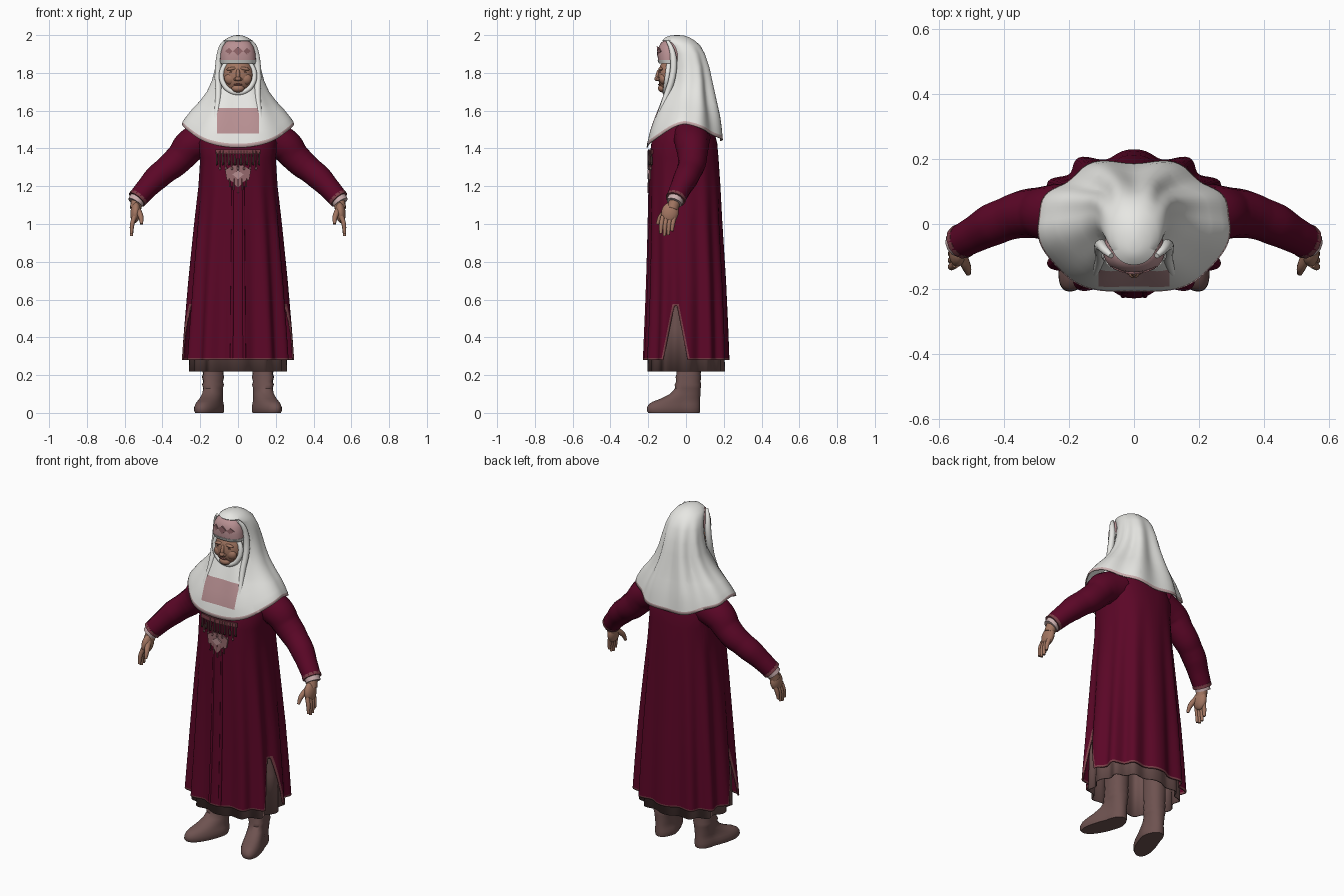
import bpy, bmesh, math
from math import cos, sin, pi

if "Cube" in bpy.data.objects:
    bpy.data.objects.remove(bpy.data.objects["Cube"])


def material(name, *rgb):
    m = bpy.data.materials.new(name)
    m.use_nodes = True
    m.diffuse_color = (*rgb, 1)
    bsdf = next(n for n in m.node_tree.nodes if n.type == 'BSDF_PRINCIPLED')
    bsdf.inputs["Base Color"].default_value = (*rgb, 1)
    return m


RED = material("wine_red", .105, .002, .02)
TRIM = material("rose_trim", .2, .05, .065)
WHITE = material("off_white", .8, .8, .77)
PALE = material("pale_pink", .6, .43, .43)
PINK = material("dusty_pink", .48, .28, .29)
ROSE = material("deep_rose", .3, .14, .15)
BROWN = material("leather_brown", .155, .085, .08)
SKIN = material("skin", .36, .18, .12)
DARK = material("dark_brown", .05, .025, .022)
LIP = material("lip", .22, .08, .065)


def finish(ob, angle=45):
    bpy.ops.object.select_all(action='DESELECT')
    ob.select_set(True)
    bpy.context.view_layer.objects.active = ob
    bpy.ops.object.shade_smooth_by_angle(angle=math.radians(angle))
    return ob


def to_object(name, bm, mats):
    me = bpy.data.meshes.new(name)
    bm.to_mesh(me)
    bm.free()
    for m in mats:
        me.materials.append(m)
    ob = bpy.data.objects.new(name, me)
    bpy.context.collection.objects.link(ob)
    return finish(ob)


def loft(rings, n=64, power=2.0, bottom=False, fold=lambda a: cos(12 * a)):
    """Rings: z, half width, front y, back y, fold depth, front drop, back drop."""
    bm, rows = bmesh.new(), []
    for z, rx, yf, yb, depth, df, db in [(*r, 0, 0, 0)[:7] for r in rings]:
        row = []
        for i in range(n):
            a = 2 * pi * i / n
            c, s = cos(a), sin(a)
            k = 1 + depth * fold(a)
            px = math.copysign(abs(c) ** (2 / power), c) * rx * k
            py = math.copysign(abs(s) ** (2 / power), s) * (yb - yf) / 2 * k
            drop = (db if s > 0 else df) * abs(s) ** 1.5
            row.append(bm.verts.new((px, (yf + yb) / 2 + py, z - drop)))
        rows.append(row)
    for lo, hi in zip(rows, rows[1:]):
        for i in range(n):
            j = (i + 1) % n
            bm.faces.new((lo[i], lo[j], hi[j], hi[i]))
    if bottom:
        bm.faces.new(rows[0][::-1])
    bm.faces.new(rows[-1])
    return bm


def cut(bm, co, no):
    geom = bm.verts[:] + bm.edges[:] + bm.faces[:]
    bmesh.ops.bisect_plane(bm, geom=geom, plane_co=co, plane_no=no)


def thicken(ob, t):
    mod = ob.modifiers.new("thickness", 'SOLIDIFY')
    mod.thickness = t
    mod.offset = -1


def tube(name, pts, radii, mat, cyclic=False, res=4):
    cu = bpy.data.curves.new(name, 'CURVE')
    cu.dimensions = '3D'
    cu.bevel_depth, cu.bevel_resolution, cu.resolution_u = 1, 4, res
    cu.use_fill_caps = True
    sp = cu.splines.new('BEZIER')
    sp.bezier_points.add(len(pts) - 1)
    sp.use_cyclic_u = cyclic
    for bp, p, r in zip(sp.bezier_points, pts, radii):
        bp.co, bp.radius = p, r
        bp.handle_left_type = bp.handle_right_type = 'AUTO'
    cu.materials.append(mat)
    ob = bpy.data.objects.new(name, cu)
    bpy.context.collection.objects.link(ob)
    bpy.ops.object.select_all(action='DESELECT')
    ob.select_set(True)
    bpy.context.view_layer.objects.active = ob
    bpy.ops.object.convert(target='MESH')
    return finish(bpy.context.object)


def ball(name, co, scale, mat, rot=(0, 0, 0), seg=24):
    bpy.ops.mesh.primitive_uv_sphere_add(segments=seg, ring_count=seg // 2, radius=1, location=co, rotation=rot)
    ob = bpy.context.object
    ob.name, ob.scale = name, scale
    ob.data.materials.append(mat)
    return finish(ob, 60)


def plate(name, outline, depth_at, mat):
    bm = bmesh.new()
    f = bm.faces.new([bm.verts.new((x, depth_at(x), z)) for x, z in outline])
    ext = bmesh.ops.extrude_face_region(bm, geom=[f])
    verts = [v for v in ext["geom"] if isinstance(v, bmesh.types.BMVert)]
    bmesh.ops.translate(bm, verts=verts, vec=(0, -.008, 0))
    bmesh.ops.recalc_face_normals(bm, faces=bm.faces[:])
    return to_object(name, bm, [mat])


# Robe with side slits and a trimmed edge
bm = loft([(.28, .281, -.216, .217, .06), (.45, .27, -.208, .212, .055), (.7, .252, -.2, .203, .045),
           (1.0, .227, -.196, .188, .025), (1.2, .207, -.194, .18, .012), (1.35, .2, -.193, .172),
           (1.43, .21, -.183, .165), (1.52, .18, -.14, .14), (1.6, .08, -.08, .08)], 144, 2.45)
SLIT_Y, SLOPE = -.055, .2


def in_slit(c, apex, top):
    return abs(c.x) > .15 and c.z < top and abs(c.y - SLIT_Y) < SLOPE * (apex - c.z)


for apex, top in ((.6, .565), (.66, .577)):
    for side in (1, -1):
        cut(bm, (0, SLIT_Y, apex), (0, side, SLOPE))
    cut(bm, (0, 0, top), (0, 0, 1))
cut(bm, (0, 0, .291), (0, 0, 1))
gone = [f for f in bm.faces if in_slit(f.calc_center_median(), .6, .565)]
bmesh.ops.delete(bm, geom=gone, context='FACES')
for f in bm.faces:
    c = f.calc_center_median()
    f.material_index = int(c.z < .291 or in_slit(c, .66, .577))
thicken(to_object("robe", bm, [RED, TRIM]), .008)
for s in (1, -1):
    tube("robe_front_edge", [(s * .028, -.193, 1.2), (s * .03, -.202, .75), (s * .033, -.219, .29)], [.006, .008, .009], RED)

# Underskirt
bm = loft([(.22, .246, -.194, .196, .055), (.45, .242, -.187, .19, .05), (.75, .22, -.17, .17, .03)], 144, 2.45)
thicken(to_object("underskirt", bm, [BROWN]), .006)


# Headscarf draped over the shoulders, with back folds, chest panel and hem band
def scarf_fold(a):
    s = sin(a)
    return -cos(8 * a) * min(1, 1.5 * s) if s > 0 else -.6 * s * cos(6 * a)


veil = [(1.53, .297, -.214, .197, .05, .125, .09), (1.545, .292, -.211, .195, .05, .12, .087),
        (1.57, .273, -.198, .189, .06, .088, .06), (1.605, .245, -.177, .18, .07, .06, .04),
        (1.65, .203, -.147, .165, .08, .03, .02), (1.7, .165, -.117, .15, .08),
        (1.76, .138, -.09, .138, .07), (1.83, .12, -.08, .124, .06), (1.9, .105, -.082, .102, .03),
        (1.945, .092, -.1, .076), (1.972, .074, -.126, .045), (1.988, .05, -.108, .018), (1.997, .025, -.085, -.01),
        (2.0, .006, -.055, -.04)]
bm = loft(veil, 96, 2.1, fold=scarf_fold)
hem = bm.faces.layers.int.new("hem")
for f in bm.faces:
    f[hem] = int(any(e.is_boundary for e in f.edges))
for x in (-.11, .11):
    cut(bm, (x, 0, 0), (1, 0, 0))
for z in (1.478, 1.613):
    cut(bm, (0, 0, z), (0, 0, 1))
for f in bm.faces:
    c = f.calc_center_median()
    panel = abs(c.x) < .11 and 1.478 < c.z < 1.613 and c.y < -.08
    f.material_index = 2 if panel else f[hem]
thicken(to_object("headscarf", bm, [WHITE, PALE, PINK]), .006)
for s in (1, -1):
    tube("scarf_lappet", [(s * .07, -.098, 1.968), (s * .089, -.08, 1.935), (s * .1, -.066, 1.87), (s * .106, -.072, 1.78),
                          (s * .104, -.103, 1.68), (s * .118, -.148, 1.56), (s * .13, -.172, 1.49)],
         [.008, .013, .018, .018, .016, .013, .004], WHITE)

# Wimple edge framing the face
frame = [(.087 * sin(a), -.098 - .012 * cos(a), 1.785 - .09 * cos(a)) for a in [i * pi / 6 for i in range(12)]]
tube("wimple_edge", frame, [.014] * 12, WHITE, True)

# Face
ball("face", (0, -.078, 1.785), (.083, .07, .098), SKIN, seg=32)
ball("chin", (0, -.122, 1.718), (.034, .026, .022), SKIN)
ball("nose_bridge", (0, -.146, 1.79), (.011, .014, .034), SKIN, (-.25, 0, 0))
ball("nose_tip", (0, -.153, 1.769), (.016, .014, .013), SKIN)
ball("mouth", (0, -.14, 1.738), (.024, .008, .005), LIP)
for s in (1, -1):
    ball("cheek", (s * .04, -.12, 1.768), (.032, .022, .03), SKIN)
    ball("brow", (s * .034, -.133, 1.822), (.028, .012, .009), SKIN, (0, s * .15, 0))
    ball("eye", (s * .033, -.136, 1.804), (.012, .006, .004), DARK, seg=12)
    ball("nostril_wing", (s * .014, -.147, 1.766), (.009, .01, .008), SKIN, seg=12)

# Headband with diamond pattern
bm = loft([(1.862, .095, -.148, -.01), (1.9, .093, -.151, -.01), (1.935, .084, -.146, -.01),
           (1.96, .07, -.132, -.02), (1.975, .05, -.11, -.03)], 48, 2.4, bottom=True)
to_object("headband", bm, [PINK])
bm = loft([(1.85, .092, -.143, -.01), (1.868, .097, -.151, -.01)], 48, 2.4, bottom=True)
to_object("headband_lining", bm, [WHITE])
for x in (-.048, 0, .048):
    w, h = (.026, .024) if x == 0 else (.02, .018)
    plate("headband_diamond", [(x - w, 1.915), (x, 1.915 - h), (x + w, 1.915), (x, 1.915 + h)],
          lambda px: -.147 + 4.5 * px * px, ROSE)


# Chest ornament with hanging tassels and a pendant
def chest_y(x):
    return -.194 + 1.3 * x * x


for x0 in (-.12, -.06, 0, .06):
    plate("ornament_band", [(x0, 1.37), (x0 + .06, 1.37), (x0 + .06, 1.395), (x0, 1.395)], chest_y, TRIM)
for i in range(-7, 8):
    x, low = i * .016, 1.295 + .025 * (i % 2)
    y = chest_y(x) - .005
    tube("tassel", [(x, y, 1.39), (x, y, low)], [.0035, .0045], BROWN if i % 2 else TRIM, res=1)
    ball("tassel_bead", (x, y, low), (.006, .006, .01), DARK if i % 2 else ROSE, seg=8)
plate("pendant", [(-.03, 1.31), (-.068, 1.285), (-.06, 1.235), (-.03, 1.225), (0, 1.19),
                  (.03, 1.225), (.06, 1.235), (.068, 1.285), (.03, 1.31)], chest_y, ROSE)
plate("pendant_centre", [(-.03, 1.262), (0, 1.238), (.03, 1.262), (0, 1.285)], lambda x: chest_y(x) - .003, PINK)
for i in range(-2, 3):
    low = 1.165 + .016 * abs(i)
    tube("pendant_fringe", [(i * .022, -.198, 1.24), (i * .022, -.2, low)], [.003, .004], TRIM, res=1)

for s in (1, -1):
    # Sleeve, cuff and trim
    arm = [(.15, .03, 1.46), (.25, .032, 1.415), (.3, .034, 1.358), (.345, .03, 1.315), (.385, .018, 1.283),
           (.43, 0, 1.245), (.48, -.027, 1.193), (.533, -.055, 1.133)]
    tube("sleeve", [(s * x, y, z) for x, y, z in arm], [.1, .09, .078, .074, .068, .067, .058, .052], RED, res=6)
    tube("sleeve_trim", [(s * .524, -.05, 1.143), (s * .535, -.056, 1.13)], [.054, .054], TRIM, res=1)
    tube("shirt_cuff", [(s * .528, -.052, 1.138), (s * .545, -.062, 1.112)], [.045, .042], PALE, res=1)

    # Hand with four fingers and thumb
    tube("wrist", [(s * .533, -.056, 1.13), (s * .543, -.072, 1.08)], [.032, .03], SKIN)
    ball("palm", (s * .543, -.085, 1.06), (.027, .046, .056), SKIN, (-.2, s * -.1, 0))
    for i in range(4):
        y, tip = -.062 - .02 * i, (.962, .942, .937, .95)[i]
        tube("finger", [(s * .548, y, 1.04), (s * .56, y - .008, 1.0), (s * .564, y - .012, tip)], [.013, .012, .008], SKIN)
    tube("thumb", [(s * .532, -.095, 1.075), (s * .515, -.133, 1.04), (s * .51, -.152, 1.0)], [.018, .014, .008], SKIN)

    # Boot with creased shaft and turned-out toe
    bm = loft([(0, .06, -.2, .072), (.012, .064, -.208, .075), (.03, .064, -.206, .075), (.047, .06, -.196, .075),
               (.06, .056, -.175, .075), (.075, .054, -.135, .075), (.1, .052, -.085, .076), (.13, .052, -.058, .078),
               (.15, .058, -.06, .08), (.165, .052, -.052, .077), (.19, .059, -.055, .08), (.205, .054, -.05, .078),
               (.26, .058, -.052, .08), (.4, .058, -.05, .08)], 40, 2.2, bottom=True)
    for v in bm.verts:
        v.co.x = s * (v.co.x + .132 + .33 * max(0, -v.co.y - .01))
    bmesh.ops.recalc_face_normals(bm, faces=bm.faces[:])
    to_object("boot", bm, [BROWN])
